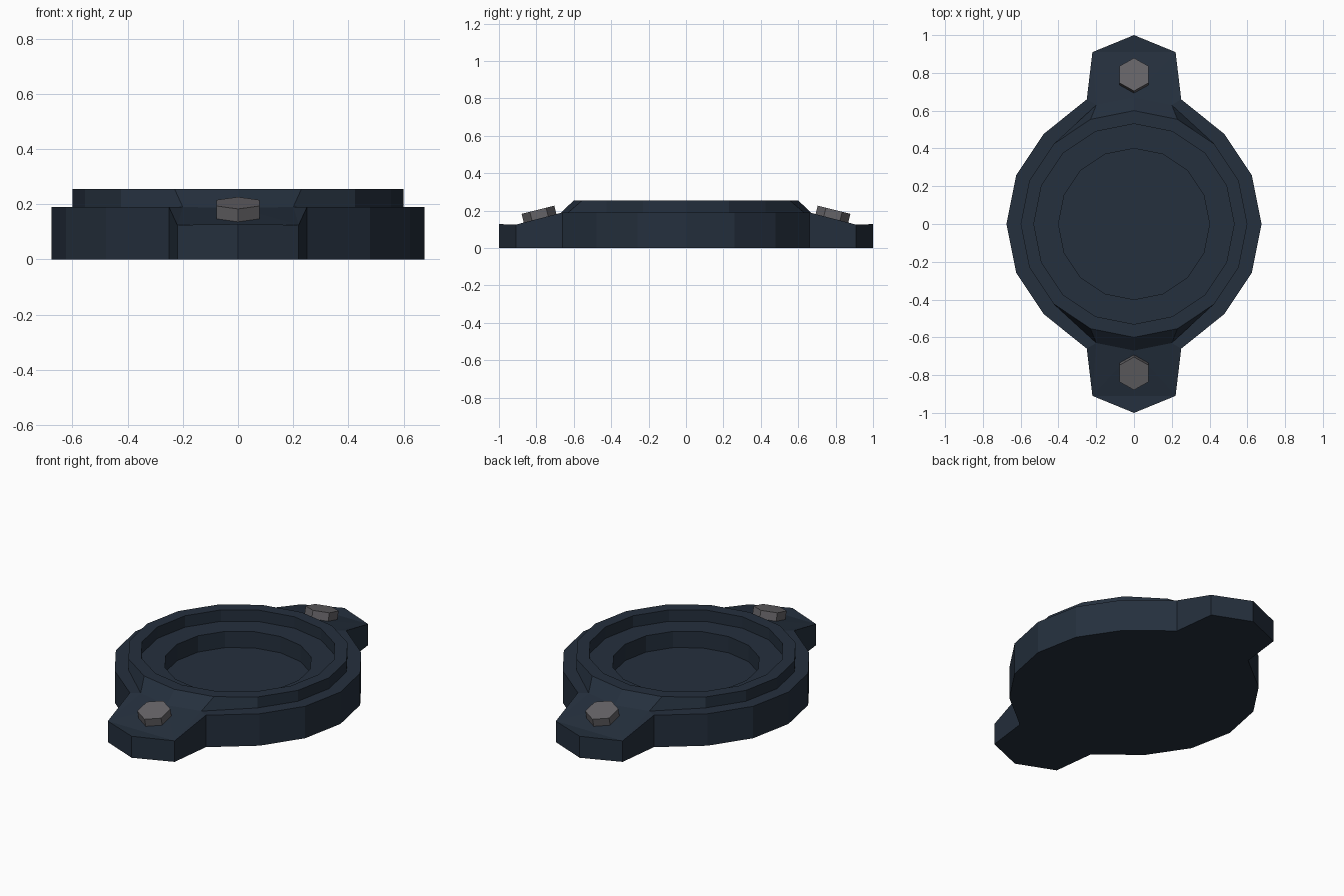
import bpy, bmesh, math
from mathutils import Matrix

if "Cube" in bpy.data.objects:
    bpy.data.objects.remove(bpy.data.objects["Cube"])

N = 16


def material(name, rgb):
    m = bpy.data.materials.new(name)
    m.diffuse_color = (*rgb, 1)
    m.use_nodes = True
    m.node_tree.nodes["Principled BSDF"].inputs["Base Color"].default_value = m.diffuse_color
    return m


navy = material("dark navy", (0.018, 0.029, 0.047))
steel = material("warm grey steel", (0.13, 0.125, 0.135))


def finish(bm, name, mat):
    bmesh.ops.recalc_face_normals(bm, faces=bm.faces)
    me = bpy.data.meshes.new(name)
    bm.to_mesh(me)
    bm.free()
    me.materials.append(mat)
    ob = bpy.data.objects.new(name, me)
    bpy.context.collection.objects.link(ob)
    return ob


bm = bmesh.new()


def ring(r, z, side=None, mid=None):
    """16-sided loop; the points beside and at the two lugs may be moved."""
    out = []
    for k in range(N):
        a = 2 * math.pi * k / N
        x, y, h = r * math.cos(a), r * math.sin(a), z
        sx, sy = math.copysign(1, x), math.copysign(1, y)
        if side and k % 8 in (3, 5):
            x, y, h = sx * side[0], sy * side[1], side[2]
        if mid and k % 8 == 4:
            x, y, h = 0, sy * mid[0], mid[1]
        out.append(bm.verts.new((x, y, h)))
    return out


def bridge(a, b):
    for i in range(len(a)):
        j = (i + 1) % len(a)
        bm.faces.new((a[i], a[j], b[j], b[i]))


# Rim and stepped recess
foot = ring(0.60, 0.19, (0.20, 0.63, 0.19), (0.67, 0.187))
loops = [foot, ring(0.60, 0.255), ring(0.53, 0.255), ring(0.53, 0.187),
         ring(0.40, 0.187), ring(0.40, 0.09)]
for a, b in zip(loops, loops[1:]):
    bridge(a, b)
bm.faces.new(loops[-1])

# Outer outline with a pointed lug at each end
outer = []
top = {}
for k in range(N):
    a = 2 * math.pi * k / N
    x, y = 0.675 * math.cos(a), 0.675 * math.sin(a)
    s = math.copysign(1, y)
    if k % 8 in (3, 5):
        x, y = math.copysign(0.25, x), s * 0.66
    if k % 8 == 4:
        pts = [(s * 0.22, s * 0.91, 0.125), (0, s, 0.128), (-s * 0.22, s * 0.91, 0.125)]
        top[k] = [bm.verts.new(p) for p in pts]
    else:
        top[k] = [bm.verts.new((x, y, 0.19))]
    outer += top[k]

# Shelf around the rim, and sloping lug tops
for k in range(N):
    j = (k + 1) % N
    if k % 8 not in (3, 4):
        bm.faces.new((top[k][0], top[j][0], foot[j], foot[k]))
for k in (4, 12):
    c1, tip, c2 = top[k]
    p, m, q = foot[k - 1], foot[k], foot[k + 1]
    for tri in ((top[k - 1][0], c1, p), (p, c1, m), (c1, c2, m),
                (c1, tip, c2), (m, c2, q), (q, c2, top[k + 1][0])):
        bm.faces.new(tri)

# Outer walls and underside
base = [bm.verts.new((v.co.x, v.co.y, 0)) for v in outer]
bridge(outer, base)
bm.faces.new(base)
finish(bm, "housing", navy)

# Hexagonal bolt heads, tilted with the lugs
for s, name in ((-1, "front_bolt"), (1, "back_bolt")):
    b = bmesh.new()
    mat = (Matrix.Translation((0, s * 0.785, 0.178))
           @ Matrix.Rotation(-s * math.radians(14), 4, 'X')
           @ Matrix.Rotation(math.radians(90), 4, 'Z'))
    bmesh.ops.create_cone(b, cap_ends=True, segments=6, radius1=0.09,
                          radius2=0.09, depth=0.055, matrix=mat)
    # point a hexagon corner along the lug
    if max(abs(v.co.x) for v in b.verts) > 0.085:
        fix = (mat @ Matrix.Rotation(math.radians(30), 4, 'Z') @ mat.inverted())
        bmesh.ops.transform(b, matrix=fix, verts=b.verts)
    finish(b, name, steel)
